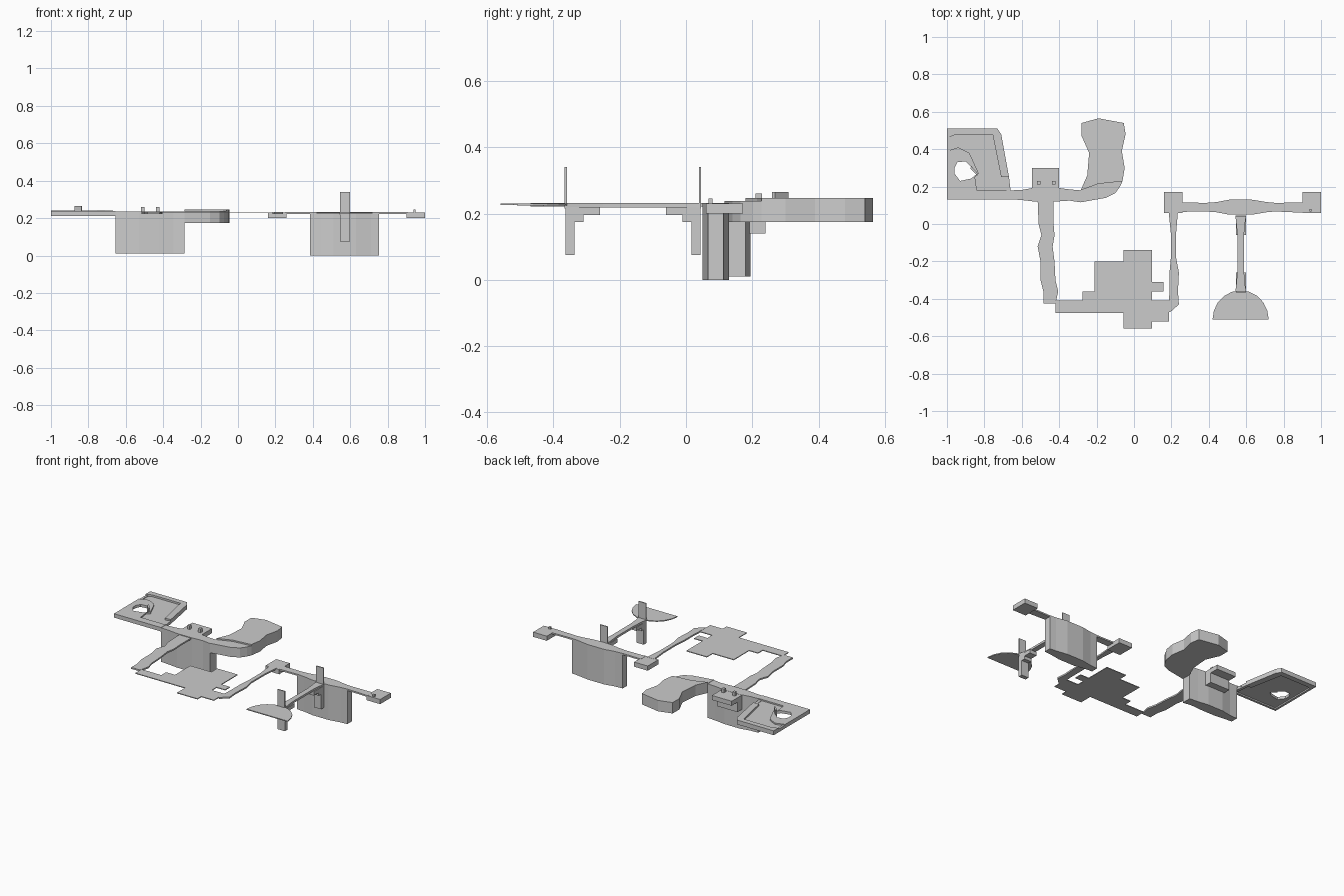
import bpy, bmesh, math


def prism(name, pts, z0, z1):
    """Extrude a plan outline between two heights."""
    bm = bmesh.new()
    face = bm.faces.new([bm.verts.new((x, y, z0)) for x, y in pts])
    ext = bmesh.ops.extrude_face_region(bm, geom=[face])
    for g in ext['geom']:
        if isinstance(g, bmesh.types.BMVert):
            g.co.z = z1
    bmesh.ops.recalc_face_normals(bm, faces=bm.faces[:])
    me = bpy.data.meshes.new(name)
    bm.to_mesh(me)
    bm.free()
    ob = bpy.data.objects.new(name, me)
    bpy.context.collection.objects.link(ob)
    return ob


def box(name, x0, x1, y0, y1, z0, z1):
    return prism(name, [(x0, y0), (x1, y0), (x1, y1), (x0, y1)], z0, z1)


def strip(rows):
    """Outline from (y, left, right) rows."""
    return [(l, y) for y, l, r in rows] + [(r, y) for y, l, r in reversed(rows)]


def band(cols):
    """Outline from (x, low, high) columns."""
    return [(x, a) for x, a, b in cols] + [(x, b) for x, a, b in reversed(cols)]


# Left tray: floor, raised back rim, front ledge and hanging skirt
outer = [(-1, .13), (-.655, .13), (-.66, .18), (-.668, .25),
         (-.71, .48), (-.73, .51), (-1, .51)]
floor = prism('tray_floor', outer, .221, .229)
prism('tray_back_rim', [(-1, .46), (-.96, .475), (-.755, .475), (-.71, .25), (-.668, .25),
                        (-.71, .48), (-.73, .51), (-1, .51)], .212, .241)
ledge = prism('tray_ledge', [(-1, .13), (-.655, .13), (-.655, .18), (-.84, .18), (-.85, .25),
                             (-.83, .27), (-.88, .38), (-.94, .41), (-1, .39)], .225, .238)
box('tray_front_skirt', -1, -.655, .13, .145, .212, .238)
box('tray_left_skirt', -1, -.985, .13, .51, .212, .233)
prism('tray_right_skirt', [(-.675, .13), (-.655, .13), (-.668, .25), (-.688, .25)], .212, .231)

# Teardrop basin opening and its spout
hole = prism('basin_cutter', [(-.96, .27), (-.93, .23), (-.87, .243), (-.838, .27),
                              (-.90, .335), (-.945, .33), (-.96, .30)], .15, .3)
hole.hide_render = True
hole.hide_set(True)
for ob in (floor, ledge):
    m = ob.modifiers.new('basin', 'BOOLEAN')
    m.operation, m.object = 'DIFFERENCE', hole
prism('basin_spout', [(-.87, .31), (-.833, .268), (-.838, .26), (-.875, .295)], .222, .265)

# Left bar and its hanging panel
left_cols = [(-.655, .132, .18), (-.60, .128, .182), (-.53, .12, .195),
             (-.42, .12, .195), (-.345, .125, .185), (-.285, .116, .18)]
prism('left_bar', band(left_cols), .222, .236)
prism('left_panel', band(left_cols), .01, .223)

# Control box with two pegs
box('control_top', -.545, -.40, .17, .30, .205, .235)
box('control_base', -.545, -.40, .18, .24, .14, .206)
for x in (-.51, -.43):
    box('control_peg', x - .009, x + .009, .21, .23, .23, .26)

# Thick curved pad, with a lower toe in front of the seam
seam = [(-.285, .18), (-.19, .215), (-.062, .228)]
prism('pad_body', seam + [(-.05, .30), (-.065, .39), (-.045, .48), (-.055, .54),
                          (-.19, .565), (-.28, .54), (-.28, .47), (-.24, .38), (-.25, .26)],
      .175, .247)
prism('pad_toe', [(-.285, .116), (-.15, .14), (-.10, .165), (-.075, .20)] + seam[::-1],
      .175, .238)

# Wavy walkway on the left
prism('left_walkway', strip([(.125, -.515, -.43), (0, -.51, -.43), (-.06, -.495, -.425),
                             (-.12, -.515, -.435), (-.20, -.50, -.425), (-.30, -.50, -.42),
                             (-.36, -.485, -.405), (-.425, -.485, -.42)]), .222, .232)

# Stepped centre floor
prism('stepped_floor', [
    (-.42, -.475), (-.42, -.41), (-.275, -.41), (-.275, -.36), (-.21, -.36), (-.21, -.20),
    (-.055, -.20), (-.055, -.14), (.095, -.14), (.095, -.31), (.158, -.31), (.158, -.36),
    (.095, -.36), (.095, -.41), (.187, -.41), (.187, -.52), (.095, -.52), (.095, -.56),
    (-.055, -.56), (-.055, -.475)], .226, .231)

# Wavy walkway on the right
prism('right_walkway', strip([(.07, .185, .235), (-.05, .197, .225), (-.18, .197, .225),
                              (-.26, .19, .24), (-.36, .19, .235), (-.43, .185, .24),
                              (-.47, .187, .195)]), .222, .232)

# Right bar, hanging panel and end blocks
mid = [(.385, .067, .113), (.44, .063, .117), (.51, .05, .13),
       (.63, .05, .13), (.71, .063, .117), (.755, .067, .113)]
prism('right_bar', band([(.25, .065, .115)] + mid + [(.91, .06, .115)]), .222, .232)
prism('right_panel', band(mid), 0, .223)
box('inner_end_block', .16, .26, .06, .172, .20, .231)
box('outer_end_block', .90, 1, .06, .172, .20, .231)
box('outer_peg', .938, .95, .068, .08, .23, .245)

# Cross beam with mirrored stepped supports and upright boards
prism('cross_beam', strip([(.045, .542, .60), (0, .547, .593), (-.06, .553, .588),
                           (-.25, .553, .588), (-.32, .547, .593), (-.36, .542, .60)]),
      .218, .232)
for s, c in ((1, -.16), (-1, -.16)):
    for name, a, b, z0, z1 in (('upright_board', .199, .206, .215, .34),
                               ('support_leg', .176, .204, .075, .176),
                               ('support_step', .15, .204, .175, .196),
                               ('support_shelf', .10, .204, .195, .22)):
        y0, y1 = sorted((c + s * a, c + s * b))
        box(name, .545, .598, y0, y1, z0, z1)

# Half-round platform
arc = [(.57 + .15 * math.cos(math.pi * i / 10), -.51 + .155 * math.sin(math.pi * i / 10))
       for i in range(11)]
prism('half_round_platform', arc, .225, .231)
